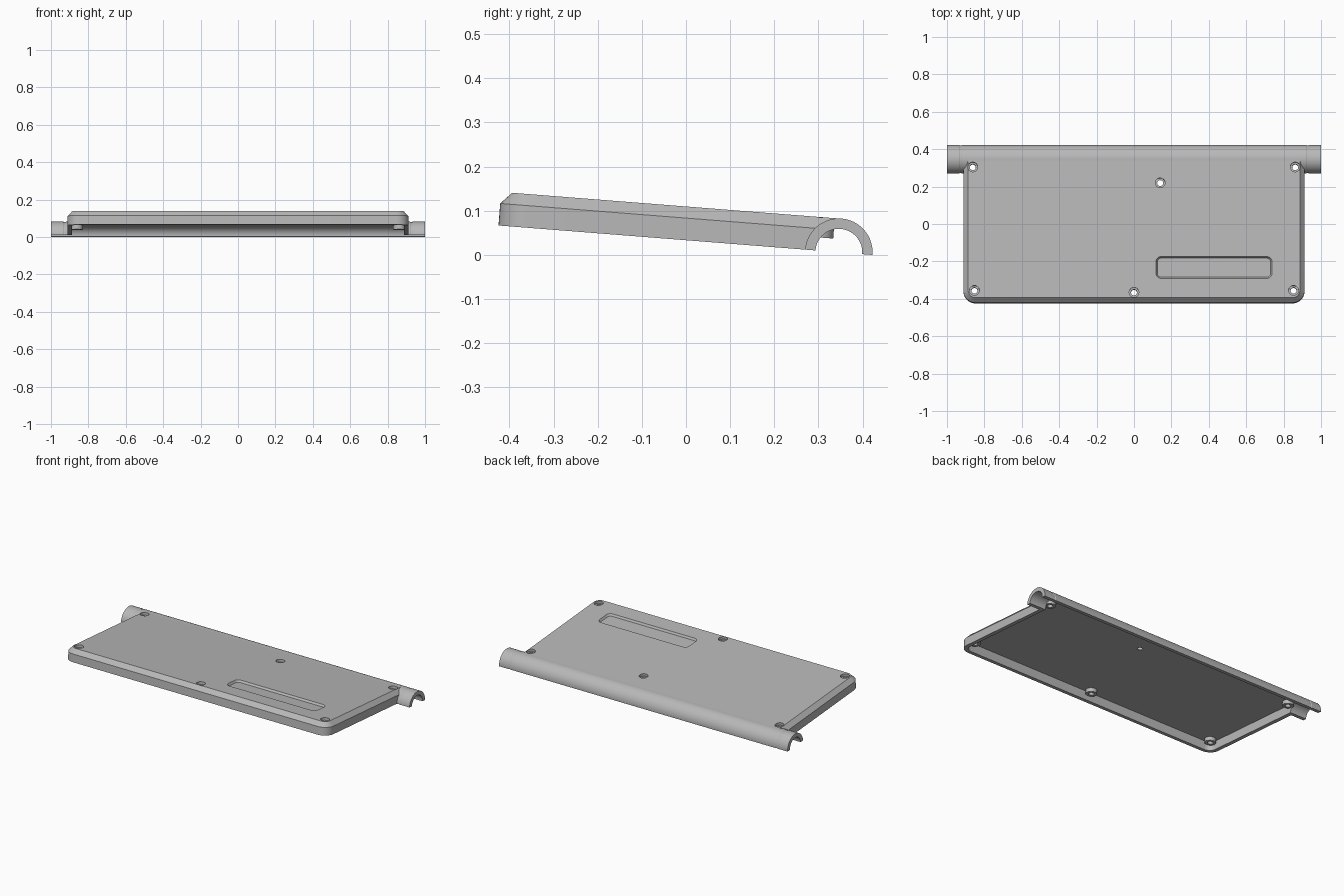
import bpy, bmesh
from math import sin, cos, pi, radians
from mathutils import Matrix

if "Cube" in bpy.data.objects:
    bpy.data.objects.remove(bpy.data.objects["Cube"], do_unlink=True)

grey = bpy.data.materials.new("plain grey")
grey.use_nodes = True
COLOUR = (0.48, 0.48, 0.48, 1)
grey.diffuse_color = COLOUR
grey.node_tree.nodes["Principled BSDF"].inputs["Base Color"].default_value = COLOUR

TILT = radians(4.5)
HINGE_Y, HINGE_Z = 0.346, 0.006
HALF_W, FRONT, HEIGHT = 0.912, -0.773, 0.0762
R_OUT, R_IN, WALL = 0.0765, 0.053, 0.024


def loft(name, rings):
    """Closed solid through matching rings of points."""
    bm = bmesh.new()
    vs = [[bm.verts.new(p) for p in ring] for ring in rings]
    n = len(vs[0])
    for a, b in zip(vs, vs[1:]):
        for i in range(n):
            j = (i + 1) % n
            bm.faces.new((a[i], a[j], b[j], b[i]))
    bm.faces.new(vs[0][::-1])
    bm.faces.new(vs[-1])
    bmesh.ops.recalc_face_normals(bm, faces=bm.faces)
    mesh = bpy.data.meshes.new(name)
    bm.to_mesh(mesh)
    bm.free()
    mesh.materials.append(grey)
    ob = bpy.data.objects.new(name, mesh)
    bpy.context.collection.objects.link(ob)
    return ob


def outline(x0, x1, y0, y1, z, front_r, back_r, inset=0, back_inset=0):
    """Rounded rectangle at height z; zero radius gives a square corner."""
    x0, x1, y0, y1 = x0 + inset, x1 - inset, y0 + inset, y1 - back_inset
    pts = []
    for k, (x, y, r) in enumerate([(x1, y1, back_r), (x0, y1, back_r),
                                   (x0, y0, front_r), (x1, y0, front_r)]):
        cx = x - r if x == x1 else x + r
        cy = y - r if y == y1 else y + r
        steps = 10 if r else 0
        for i in range(steps + 1):
            t = (k + i / max(steps, 1)) * pi / 2
            pts.append((cx + r * cos(t), cy + r * sin(t), z))
    return pts


def disc(x, y, z, r, n=40):
    return [(x + r * cos(2 * pi * i / n), y + r * sin(2 * pi * i / n), z) for i in range(n)]


def arc_ring(x, r, sweep, n):
    return [(x, r * cos(sweep * i / n), r * sin(sweep * i / n)) for i in range(n + 1)]


def combine(target, tool, operation):
    mod = target.modifiers.new(tool.name, 'BOOLEAN')
    mod.operation, mod.solver, mod.object = operation, 'EXACT', tool
    bpy.context.view_layer.objects.active = target
    bpy.ops.object.modifier_apply(modifier=mod.name)
    bpy.data.objects.remove(tool, do_unlink=True)


# Bevelled lid slab
lid = loft("tray_lid", [
    outline(-HALF_W, HALF_W, FRONT, 0, 0, 0.065, 0),
    outline(-HALF_W, HALF_W, FRONT, 0, 0.05, 0.065, 0),
    outline(-HALF_W, HALF_W, FRONT, 0, HEIGHT, 0.04, 0, WALL + 0.001)])

# Half-round hinge barrel with a shallow groove near each end
stations = [(0.92, R_OUT), (0.923, R_OUT - 0.002), (0.932, R_OUT - 0.002),
            (0.935, R_OUT), (1, R_OUT)]
stations = [(-x, r) for x, r in reversed(stations)] + stations
combine(lid, loft("hinge_barrel", [arc_ring(x, r, pi, 48) for x, r in stations]), 'UNION')

# Hinge bore and hollow underside
combine(lid, loft("bore", [arc_ring(x, R_IN, 2 * pi * 63 / 64, 63) for x in (-1.1, 1.1)]),
        'DIFFERENCE')
inner = HALF_W - WALL
combine(lid, loft("hollow", [
    outline(-inner, inner, FRONT + WALL, 0, z, 0.042, 0) for z in (-0.1, R_IN - 0.0003)]),
    'DIFFERENCE')

# Screw bosses, with counterbored holes
screws = [(0, -0.365)]
for side in (-1, 1):
    screws += [(side * 0.853, -0.355), (side * 0.862, 0.305)]
local = lambda y: (y - HINGE_Y - HEIGHT * sin(TILT)) / cos(TILT)
for x, y in screws:
    combine(lid, loft("screw_boss", [disc(x, local(y), z, 0.032) for z in (0.03, 0.06)]), 'UNION')
for x, y in screws + [(0.14, 0.22)]:
    v = local(y)
    combine(lid, loft("screw_hole", [
        disc(x, v, -0.02, 0.016), disc(x, v, 0.06, 0.016),
        disc(x, v, 0.0601, 0.026), disc(x, v, 0.1, 0.026)]), 'DIFFERENCE')

# Shallow label recess with sloping sides
recess = (0.117, 0.738, local(-0.291), local(-0.174))
combine(lid, loft("label_recess", [
    outline(*recess, HEIGHT - 0.012, 0.02, 0.02, 0.008, 0.008),
    outline(*recess, HEIGHT, 0.028, 0.028),
    outline(*recess, HEIGHT + 0.02, 0.028, 0.028)]), 'DIFFERENCE')

# Tilt the whole lid about the hinge and shade it
lid.data.transform(Matrix.Translation((0, HINGE_Y, HINGE_Z)) @ Matrix.Rotation(-TILT, 4, 'X'))
bpy.ops.object.select_all(action='DESELECT')
lid.select_set(True)
bpy.context.view_layer.objects.active = lid
bpy.ops.object.shade_smooth_by_angle(angle=radians(25))
